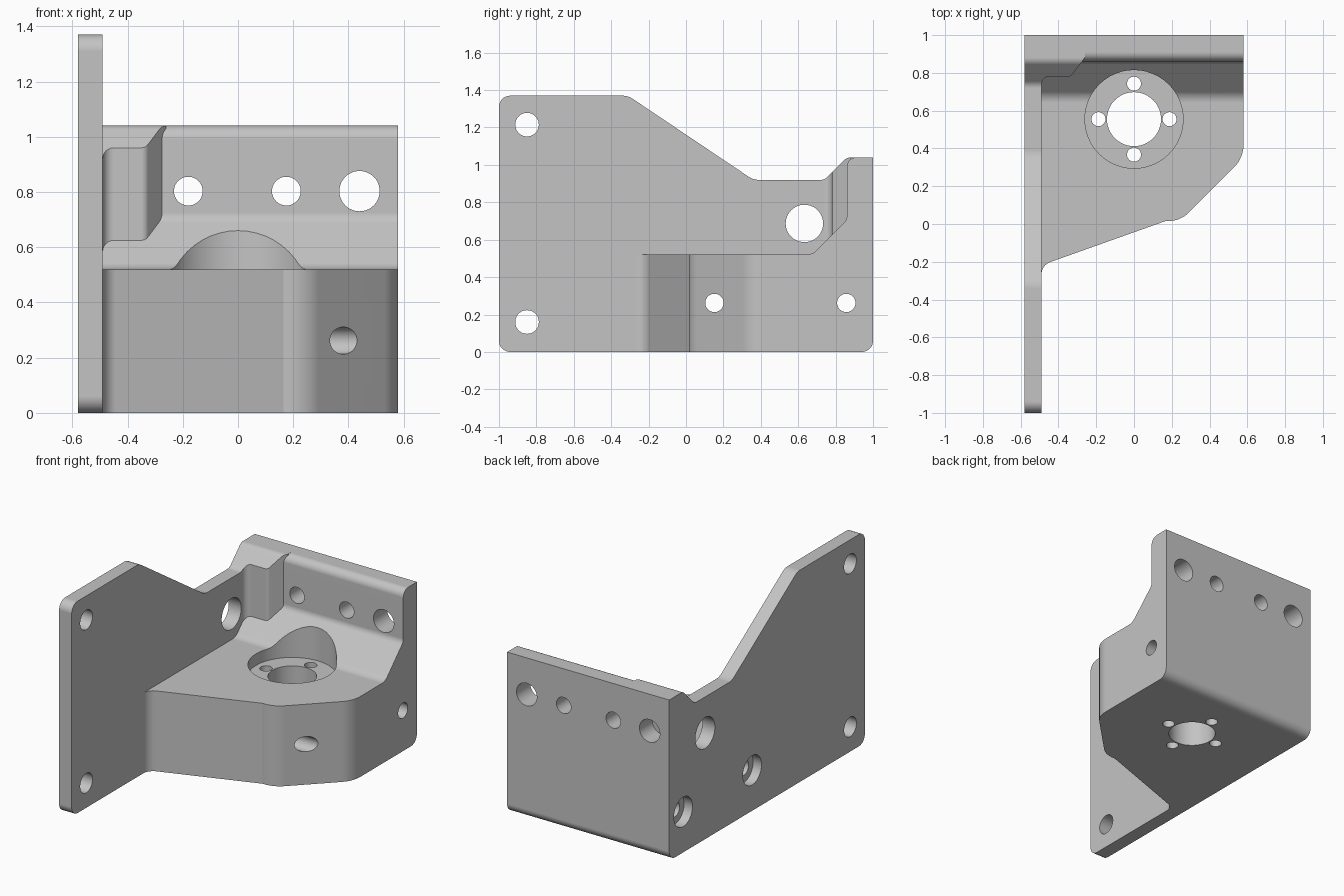
import bpy, bmesh, math
from mathutils import Vector, Matrix

if "Cube" in bpy.data.objects:
    bpy.data.objects.remove(bpy.data.objects["Cube"], do_unlink=True)

grey = bpy.data.materials.new("machined grey")
grey.use_nodes = True
grey.diffuse_color = (0.55, 0.55, 0.55, 1)
grey.node_tree.nodes["Principled BSDF"].inputs["Base Color"].default_value = (0.55, 0.55, 0.55, 1)


def rounded(corners, steps=8):
    """Turn (a, b, radius) corners into a filleted outline."""
    out, n = [], len(corners)
    for i, (a, b, r) in enumerate(corners):
        p = Vector((a, b))
        if r == 0:
            out.append(p)
            continue
        u = (Vector(corners[i - 1][:2]) - p).normalized()
        v = (Vector(corners[(i + 1) % n][:2]) - p).normalized()
        half = u.angle(v) / 2
        start = p + u * (r / math.tan(half))
        end = p + v * (r / math.tan(half))
        centre = p + (u + v).normalized() * (r / math.sin(half))
        d0, d1 = (start - centre).normalized(), (end - centre).normalized()
        out += [centre + d0.slerp(d1, k / steps) * r for k in range(steps + 1)]
    return out


def to_object(name, bm):
    bmesh.ops.recalc_face_normals(bm, faces=bm.faces[:])
    mesh = bpy.data.meshes.new(name)
    bm.to_mesh(mesh)
    bm.free()
    mesh.materials.append(grey)
    ob = bpy.data.objects.new(name, mesh)
    bpy.context.collection.objects.link(ob)
    return ob


def prism(name, corners, axis, low, high):
    """Extrude an outline: yz outlines along x, xy outlines along z."""
    bm = bmesh.new()
    place = (lambda p: (low, p.x, p.y)) if axis == "x" else (lambda p: (p.x, p.y, low))
    face = bm.faces.new([bm.verts.new(place(p)) for p in rounded(corners)])
    top = bmesh.ops.extrude_face_region(bm, geom=[face])["geom"]
    shift = Vector((high - low, 0, 0) if axis == "x" else (0, 0, high - low))
    bmesh.ops.translate(bm, vec=shift, verts=[g for g in top if isinstance(g, bmesh.types.BMVert)])
    return to_object(name, bm)


def combine(target, tool, operation):
    mod = target.modifiers.new(operation, "BOOLEAN")
    mod.operation, mod.object, mod.solver = operation, tool, "EXACT"
    bpy.ops.object.select_all(action="DESELECT")
    bpy.context.view_layer.objects.active = target
    target.select_set(True)
    bpy.ops.object.modifier_apply(modifier=mod.name)
    bpy.data.objects.remove(tool, do_unlink=True)


def drill(target, axis, centre, radius, low, high):
    """Cut a round hole along one axis between two positions."""
    mid, length = (low + high) / 2, high - low
    a, b = centre
    spot, turn = {
        "x": ((mid, a, b), Matrix.Rotation(math.pi / 2, 4, "Y")),
        "y": ((a, mid, b), Matrix.Rotation(math.pi / 2, 4, "X")),
        "z": ((a, b, mid), Matrix.Identity(4)),
    }[axis]
    bm = bmesh.new()
    bmesh.ops.create_cone(bm, cap_ends=True, segments=48, radius1=radius, radius2=radius,
                          depth=length, matrix=Matrix.Translation(spot) @ turn)
    combine(target, to_object("hole_cutter", bm), "DIFFERENCE")


# Tall side plate
bracket = prism("bracket", [
    (-1, 0, .06), (1, 0, .06), (1, 1.04, 0), (.86, 1.04, .05), (.74, .92, .05),
    (.36, .92, .1), (-.31, 1.37, .1), (-1, 1.37, .06)], "x", -.58, -.49)

# Base and back wall: side profile trimmed by the plan outline
base = prism("base_and_wall", [
    (-.5, 0, 0), (1, 0, .06), (1, 1.04, 0), (.86, 1.04, .05),
    (.86, .705, .05), (.675, .52, .08), (-.5, .52, 0)], "x", -.8, .8)
plan = prism("plan_outline", [
    (-.53, -.35, 0), (-.49, -.35, 0), (-.49, -.218, .07), (.165, .015, 0),
    (.245, .015, .16), (.58, .35, .17), (.58, 1.2, 0), (-.53, 1.2, 0)], "z", -.2, 1.3)
combine(base, plan, "INTERSECT")

# Corner boss between plate and wall
boss = prism("corner_boss", [
    (.70, .45, 0), (.95, .45, 0), (.95, 1.04, 0), (.86, 1.04, .05), (.70, .88, 0)], "x", -.8, .2)
boss_plan = prism("boss_outline", [
    (-.53, .72, 0), (-.49, .72, 0), (-.49, .78, .04), (-.335, .78, .03),
    (-.26, .88, 0), (-.26, 1.2, 0), (-.53, 1.2, 0)], "z", .3, 1.3)
combine(boss, boss_plan, "INTERSECT")

combine(base, boss, "UNION")
combine(bracket, base, "UNION")

# Round seat with centre bore and four screw holes
cx, cy = 0, .555
drill(bracket, "z", (cx, cy), .26, .445, 1.2)
drill(bracket, "z", (cx, cy), .143, -.1, .6)
for dx, dy in ((1, 0), (-1, 0), (0, 1), (0, -1)):
    drill(bracket, "z", (cx + dx * .188, cy + dy * .188), .037, -.1, .6)

# Wall holes; the one behind the boss is blind
for x, radius, start in ((-.18, .052, .6), (.175, .052, .6), (.44, .073, .6), (-.44, .073, .87)):
    drill(bracket, "y", (x, .803), radius, start, 1.2)

# Plate holes
for y, z, radius in ((-.85, 1.215, .063), (-.85, .16, .063), (.633, .687, .1)):
    drill(bracket, "x", (y, z), radius, -.7, -.4)

# Long cross holes through the base, counterbored on the plate side
for y in (.152, .857):
    drill(bracket, "x", (y, .262), .049, -.7, .7)
    drill(bracket, "x", (y, .262), .095, -.7, -.52)

# Smooth fillets and bores, keep machined edges crisp
bpy.ops.object.select_all(action="DESELECT")
bracket.select_set(True)
bpy.context.view_layer.objects.active = bracket
bpy.ops.object.shade_smooth_by_angle(angle=math.radians(18))
weighted = bracket.modifiers.new("flat_faces", "WEIGHTED_NORMAL")
weighted.keep_sharp = True
